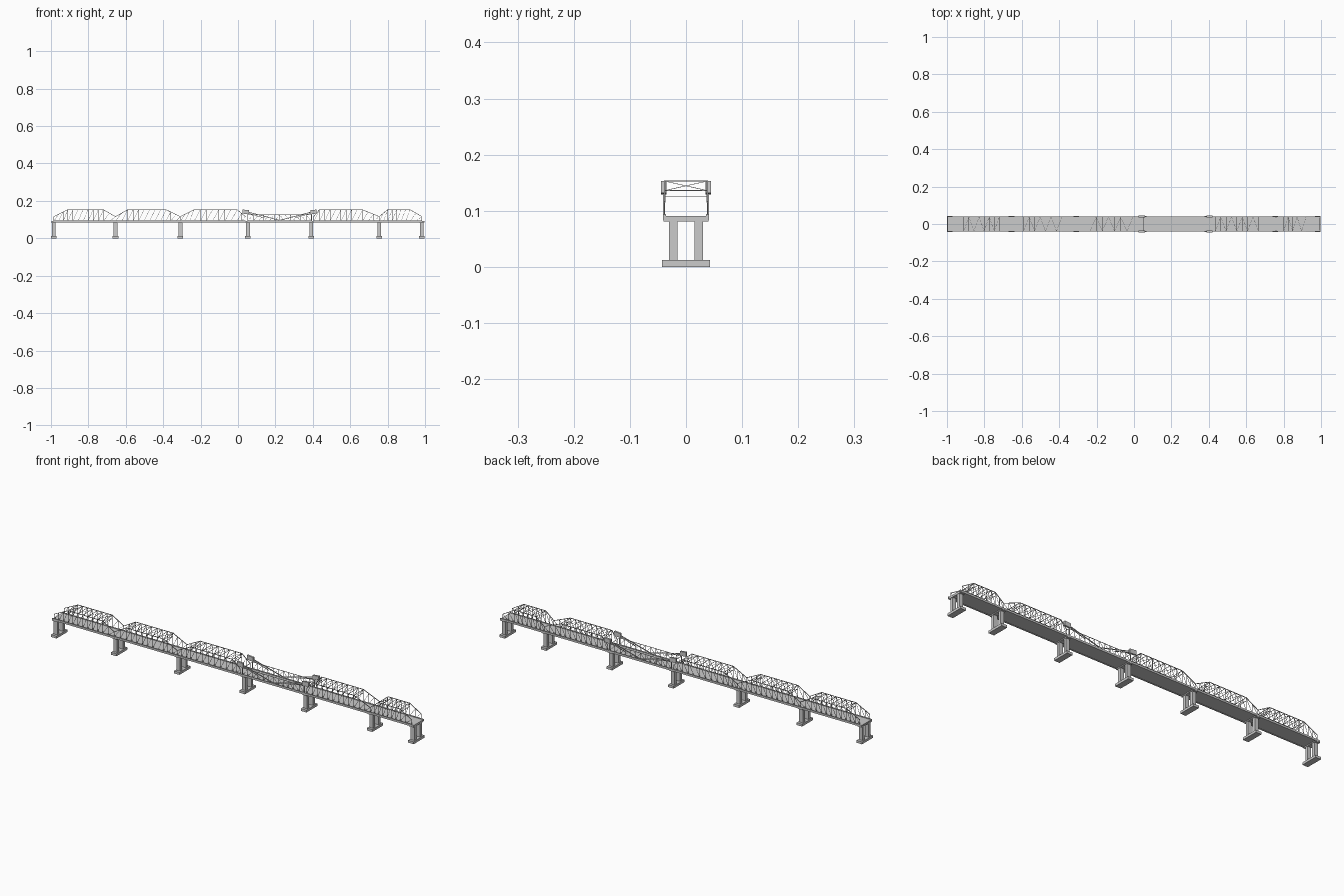
import bpy, bmesh
from mathutils import Vector

if "Cube" in bpy.data.objects:
    bpy.data.objects.remove(bpy.data.objects["Cube"])

DECK, TOP, SIDE = 0.091, 0.153, 0.038


def make(name, build):
    bm = bmesh.new()
    build(bm)
    me = bpy.data.meshes.new(name)
    bm.to_mesh(me)
    bm.free()
    ob = bpy.data.objects.new(name, me)
    bpy.context.collection.objects.link(ob)
    return ob


def box(bm, x0, x1, y0, y1, z0, z1):
    vs = bmesh.ops.create_cube(bm, size=1)['verts']
    for v in vs:
        v.co = Vector(((x0 + x1) / 2 + v.co.x * (x1 - x0),
                       (y0 + y1) / 2 + v.co.y * (y1 - y0),
                       (z0 + z1) / 2 + v.co.z * (z1 - z0)))


def bar(bm, a, b, t=0.0016):
    a, b = Vector(a), Vector(b)
    d = b - a
    if d.length < 1e-5:
        return
    rot = d.to_track_quat('X', 'Z')
    for v in bmesh.ops.create_cube(bm, size=1)['verts']:
        c = Vector((v.co.x * (d.length + t * 0.5), v.co.y * t, v.co.z * t))
        v.co = (a + b) / 2 + rot @ c


# Deck slab with edge girders and kerbs
def deck(bm):
    box(bm, -0.995, 0.995, -0.038, 0.038, 0.086, DECK)
    for s in (-1, 1):
        y = sorted((s * 0.036, s * 0.041))
        box(bm, -0.997, 0.997, *y, 0.084, 0.093)


make("deck", deck)


# Piers: footing, two columns and cap beam
def pier(x):
    def build(bm):
        box(bm, x - 0.015, x + 0.015, -0.043, 0.043, 0, 0.012)
        for y in (-0.0225, 0.0225):
            box(bm, x - 0.010, x + 0.010, y - 0.0075, y + 0.0075, 0.012, 0.083)
        box(bm, x - 0.012, x + 0.012, -0.040, 0.040, 0.081, 0.087)
    return build


for i, x in enumerate((-0.985, -0.655, -0.308, 0.053, 0.392, 0.755, 0.983)):
    make(f"pier_{i + 1}", pier(x))


# Through-truss spans: start, flat start, flat end, end, panels
def truss(x0, xa, xb, x1, n, zl=0.116, zr=0.116):
    def top(x):
        if x < xa:
            return zl + (TOP - zl) * (x - x0) / (xa - x0)
        if x > xb:
            return zr + (TOP - zr) * (x1 - x) / (x1 - xb)
        return TOP

    def build(bm):
        k = max(1, round((xa - x0) / (x1 - x0) * n))
        m = max(1, round((x1 - xb) / (x1 - x0) * n))
        c = n - k - m
        xs = [x0 + (xa - x0) * i / k for i in range(k)]
        xs += [xa + (xb - xa) * i / c for i in range(c)]
        xs += [xb + (x1 - xb) * i / m for i in range(m + 1)]
        for y in (-SIDE, SIDE):
            bar(bm, (x0, y, DECK + .002), (x1, y, DECK + .002), 0.003)
            for x in xs:
                bar(bm, (x, y, DECK), (x, y, top(x)))
            for p, q in zip(xs, xs[1:]):
                bar(bm, (p, y, top(p)), (q, y, top(q)), 0.0026)
                bar(bm, (p, y, DECK), (q, y, top(q)), 0.0013)
        # overhead struts and lateral bracing
        flat = [x for x in xs if top(x) > TOP - 1e-4]
        for x in flat:
            bar(bm, (x, -SIDE, TOP), (x, SIDE, TOP))
        for i, (p, q) in enumerate(zip(flat, flat[1:])):
            s = SIDE if i % 2 else -SIDE
            bar(bm, (p, s, TOP), (q, -s, TOP), 0.001)
        # cross-braced portals at the first and last full-height posts
        for x in (flat[0], flat[-1]):
            bar(bm, (x, -SIDE, 0.136), (x, SIDE, 0.136))
            bar(bm, (x, -SIDE, 0.136), (x, SIDE, TOP), 0.001)
            bar(bm, (x, SIDE, 0.136), (x, -SIDE, TOP), 0.001)
    return build


spans = [(-0.985, -0.91, -0.72, -0.655, 12),
         (-0.655, -0.59, -0.385, -0.308, 12),
         (-0.308, -0.235, -0.005, 0.04, 12),
         (0.405, 0.435, 0.665, 0.755, 12),
         (0.755, 0.80, 0.92, 0.983, 9)]
for i, s in enumerate(spans):
    make(f"truss_span_{i + 1}", truss(*s))

# Lifting span: two mirrored leaves meeting at MID
MID = 0.2225


def leaf(d):
    def px(u):
        return MID + d * u

    def build(bm):
        for s in (-1, 1):
            y = s * 0.039
            bar(bm, (px(0.19), y, 0.146), (px(0), y, 0.096), 0.0034)
            bar(bm, (px(0.17), y, 0.135), (px(0.08), y, 0.108), 0.0025)
            bar(bm, (px(0.17), y, 0.126), (px(0), y, 0.126), 0.002)
            bar(bm, (px(0.17), y, DECK + .002), (px(0), y, DECK + .002), 0.003)
            us = [0.17 * i / 6 for i in range(7)]
            for u, w in zip(us, us[1:] + [None]):
                bar(bm, (px(u), y, DECK), (px(u), y, 0.126))
                if w is not None:
                    bar(bm, (px(u), y, 0.126), (px(w), y, DECK), 0.0012)
            bar(bm, (px(0.17), y, DECK), (px(0.17), y, 0.145), 0.004)
        # strut between the leaf posts
        bar(bm, (px(0.17), -SIDE, 0.126), (px(0.17), SIDE, 0.126))
    return build


def weights(d):
    def build(bm):
        x = MID + d * 0.181
        for s in (-1, 1):
            y = sorted((s * 0.035, s * 0.0445))
            box(bm, x - 0.017, x + 0.017, *y, 0.132, 0.1535)
        # slope the lower edge toward the shore side
        for v in bm.verts:
            if (v.co.x - x) * d < 0:
                v.co.z -= 0.003
    return build


for d, n in ((-1, "left"), (1, "right")):
    make(f"lifting_leaf_{n}", leaf(d))
    make(f"counterweight_{n}", weights(d))
